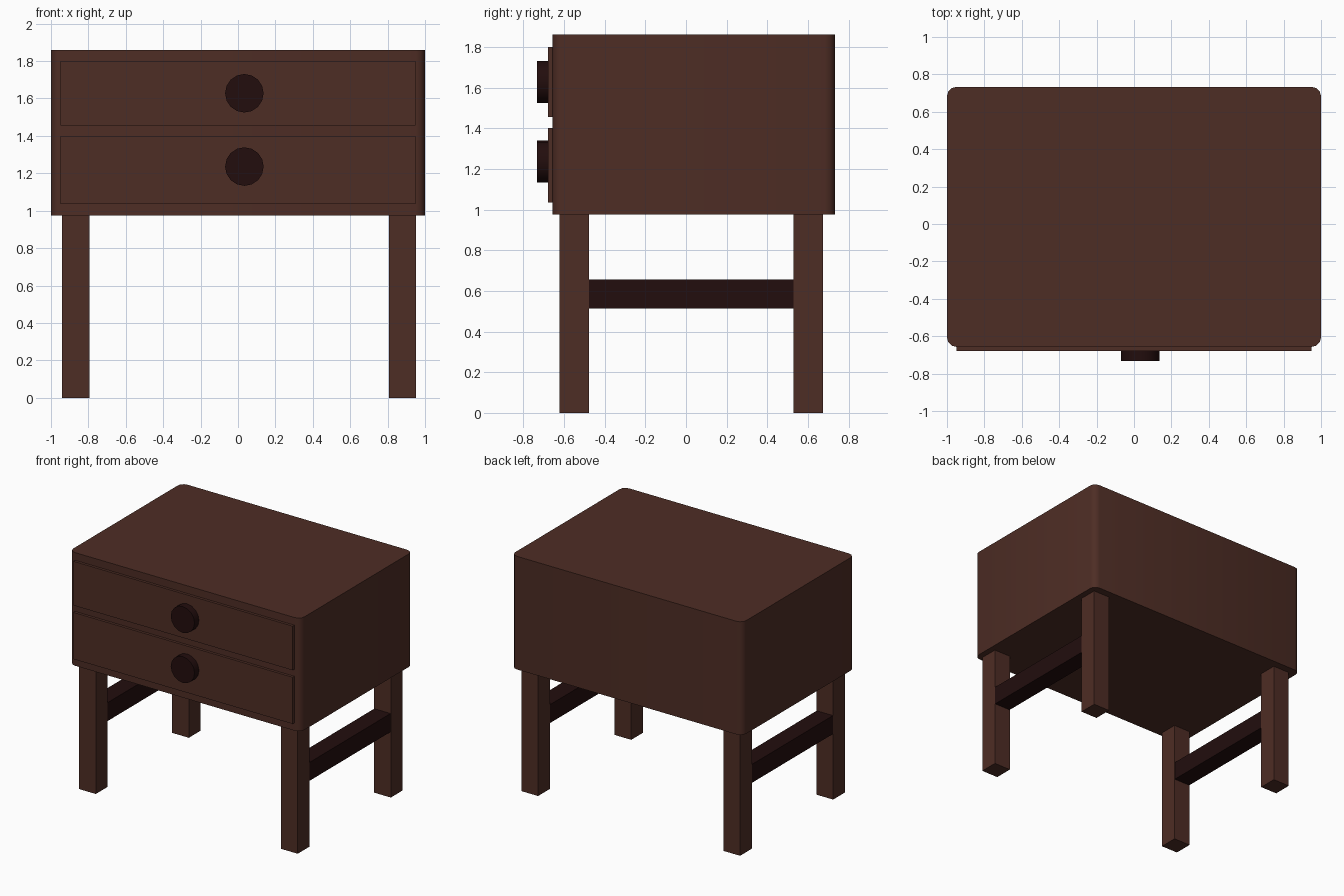
import bpy, bmesh, math
from mathutils import Matrix

if "Cube" in bpy.data.objects:
    bpy.data.objects.remove(bpy.data.objects["Cube"])


def material(name, rgb):
    m = bpy.data.materials.new(name)
    m.diffuse_color = (*rgb, 1)
    m.use_nodes = True
    m.node_tree.nodes["Principled BSDF"].inputs["Base Color"].default_value = m.diffuse_color
    return m


BROWN = material("walnut_brown", (0.076, 0.026, 0.018))
DARK = material("dark_brown", (0.016, 0.004, 0.004))


def finish(bm, name, mat):
    bmesh.ops.recalc_face_normals(bm, faces=bm.faces)
    mesh = bpy.data.meshes.new(name)
    bm.to_mesh(mesh)
    bm.free()
    mesh.materials.append(mat)
    ob = bpy.data.objects.new(name, mesh)
    bpy.context.collection.objects.link(ob)
    return ob


def box(name, x, y, z, mat, corner=0):
    """Box from (min, max) ranges, with optional rounded vertical corners."""
    bm = bmesh.new()
    bmesh.ops.create_cube(bm, size=1)
    for v in bm.verts:
        for i, (lo, hi) in enumerate((x, y, z)):
            v.co[i] = hi if v.co[i] > 0 else lo
    if corner:
        upright = [e for e in bm.edges
                   if abs(e.verts[0].co.z - e.verts[1].co.z) > 0.1]
        bmesh.ops.bevel(bm, geom=upright, offset=corner, segments=3,
                        profile=0.5, affect='EDGES')
    return finish(bm, name, mat)


def smooth(ob):
    bpy.ops.object.select_all(action='DESELECT')
    ob.select_set(True)
    bpy.context.view_layer.objects.active = ob
    bpy.ops.object.shade_smooth_by_angle(angle=math.radians(35))


# Cabinet with rounded upright corners
smooth(box("cabinet", (-1, 1), (-0.657, 0.733), (0.975, 1.86), BROWN, 0.05))

# Drawer fronts and round knobs
for level, z, knob_z in (("upper", (1.455, 1.80), 1.628),
                         ("lower", (1.035, 1.40), 1.236)):
    box(level + "_drawer", (-0.95, 0.948), (-0.678, -0.64), z, BROWN)
    bm = bmesh.new()
    bmesh.ops.create_cone(bm, cap_ends=True, segments=16, radius1=0.103,
                          radius2=0.103, depth=0.057,
                          matrix=Matrix.Translation((0.034, -0.7045, knob_z))
                          @ Matrix.Rotation(math.pi / 2, 4, 'X'))
    smooth(finish(bm, level + "_knob", DARK))

# Legs and side stretchers
for side, x in (("left", (-0.94, -0.795)), ("right", (0.808, 0.953))):
    for end, y in (("front", (-0.623, -0.477)), ("back", (0.528, 0.674))):
        box(f"{end}_{side}_leg", x, y, (0, 0.975), BROWN)
    box(side + "_stretcher", (x[0] + 0.002, x[1] - 0.002), (-0.478, 0.529),
        (0.513, 0.657), DARK)
